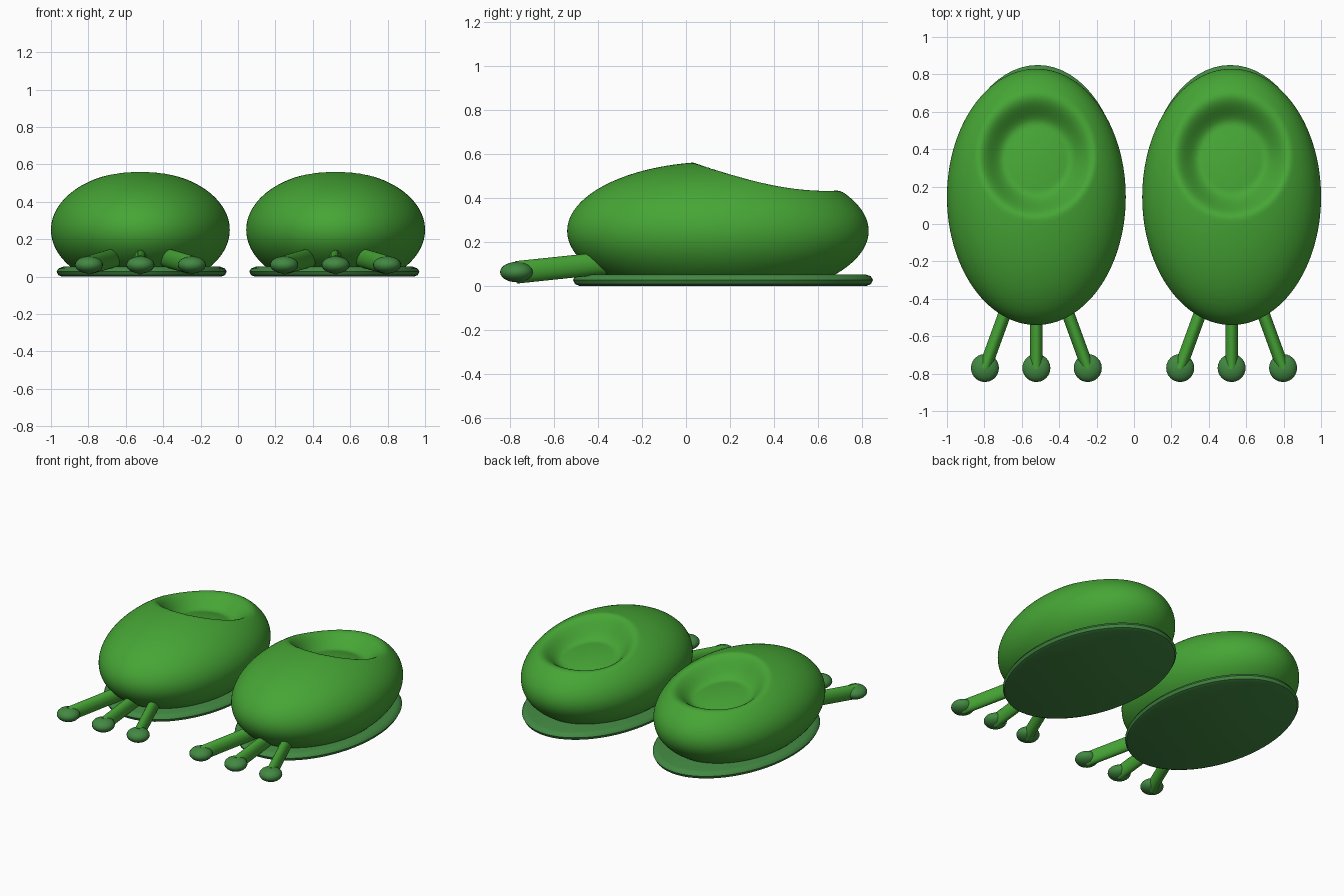
import bpy, bmesh, math
from mathutils import Vector, Matrix

if "Cube" in bpy.data.objects:
    bpy.data.objects.remove(bpy.data.objects["Cube"])


def material(name, rgb):
    m = bpy.data.materials.new(name)
    m.diffuse_color = (*rgb, 1)
    m.use_nodes = True
    m.node_tree.nodes["Principled BSDF"].inputs["Base Color"].default_value = m.diffuse_color
    return m


GREEN = material("leaf green", (0.062, 0.38, 0.036))
DULL = material("dull green", (0.055, 0.25, 0.055))


def finish(bm, name, mat, angle=40):
    bmesh.ops.recalc_face_normals(bm, faces=bm.faces)
    me = bpy.data.meshes.new(name)
    bm.to_mesh(me)
    bm.free()
    me.materials.append(mat)
    ob = bpy.data.objects.new(name, me)
    bpy.context.collection.objects.link(ob)
    bpy.ops.object.select_all(action='DESELECT')
    ob.select_set(True)
    bpy.context.view_layer.objects.active = ob
    bpy.ops.object.shade_smooth_by_angle(angle=math.radians(angle))
    return ob


def slipper_body(cx, side):
    # Plump ellipsoid, flattened below, with a soft foot hollow pressed into the top
    bm = bmesh.new()
    bmesh.ops.create_icosphere(bm, subdivisions=6, radius=1)
    for v in bm.verts:
        x, y, z = v.co.x * 0.478, v.co.y * 0.685 + 0.145, v.co.z * 0.315 + 0.25
        u, w = x / 0.325, (y - 0.375) / 0.345
        r = math.hypot(u, w)
        if z > 0.25 and r < 1:
            # the wall is steeper in front than behind
            width = 0.5 + 0.15 * w
            t = min(1, (1 - r) / width)
            z -= 0.155 * t * t * (3 - 2 * t)
        v.co = (x + cx, y, max(z, 0.03))
    finish(bm, side + "_slipper_body", GREEN, 60)


def sole(cx, side):
    # Thin oval slab with a rounded rim
    bm = bmesh.new()
    n = 64
    rings = []
    for inset, z in ((0.03, 0), (0.01, 0.008), (0, 0.027), (0.01, 0.044), (0.035, 0.053)):
        rings.append([bm.verts.new((cx + (0.455 - inset) * math.cos(a),
                                    0.168 + (0.682 - inset) * math.sin(a), z))
                      for a in (2 * math.pi * i / n for i in range(n))])
    for a, b in zip(rings, rings[1:]):
        for i in range(n):
            j = (i + 1) % n
            bm.faces.new((a[i], a[j], b[j], b[i]))
    bm.faces.new(rings[0][::-1])
    bm.faces.new(rings[-1])
    finish(bm, side + "_sole", DULL)


def toe(cx, k, side):
    # Oval stalk rising into the body, tipped with a flattened ball
    tip = Vector((cx + k * 0.275, -0.77, 0.062))
    root = Vector((cx + k * 0.115, -0.33, 0.108))
    d = root - tip
    bm = bmesh.new()
    bmesh.ops.create_cone(bm, cap_ends=True, segments=24, radius1=1, radius2=1, depth=1)
    across = d.cross(Vector((0, 0, 1))).normalized()
    up = across.cross(d).normalized()
    for v in bm.verts:
        v.co = (tip + root) / 2 + across * v.co.x * 0.034 + up * v.co.y * 0.051 + d * v.co.z
    label = {-1: "left", 0: "middle", 1: "right"}[k]
    finish(bm, f"{side}_{label}_toe_stalk", GREEN)

    bm = bmesh.new()
    bmesh.ops.create_uvsphere(bm, u_segments=24, v_segments=14, radius=1,
                              matrix=Matrix.Diagonal((0.075, 0.075, 0.046, 1)))
    bmesh.ops.translate(bm, verts=bm.verts, vec=tip + Vector((0, 0, 0.001)))
    finish(bm, f"{side}_{label}_toe_ball", DULL)


# Matching pair
for sx, side in ((-1, "left"), (1, "right")):
    slipper_body(sx * 0.522, side)
    sole(sx * 0.515, side)
    for k in (-1, 0, 1):
        toe(sx * 0.522, k, side)
